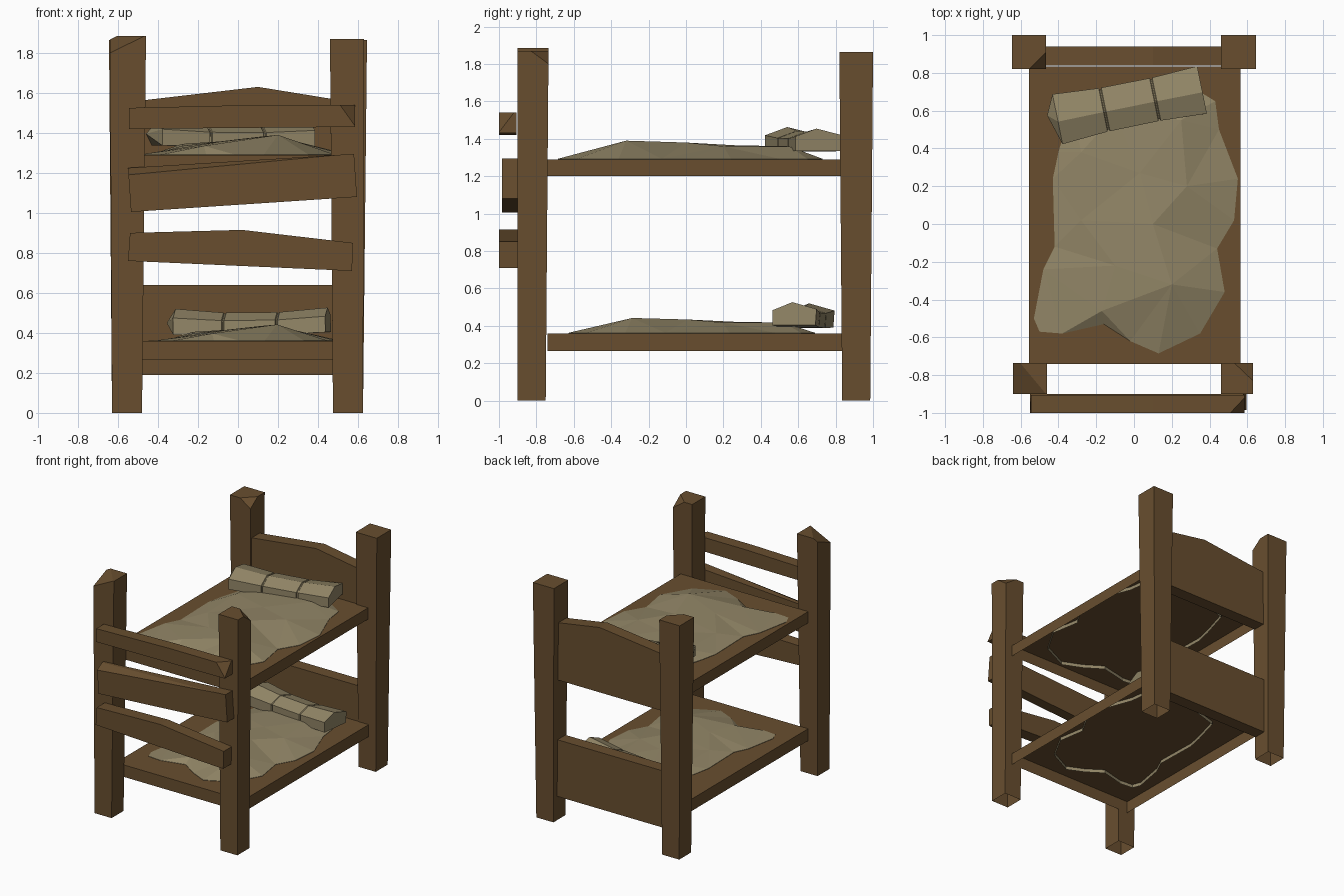
import bpy, bmesh
from mathutils import Vector
from mathutils.geometry import delaunay_2d_cdt

if "Cube" in bpy.data.objects:
    bpy.data.objects.remove(bpy.data.objects["Cube"])


def material(name, rgb):
    m = bpy.data.materials.new(name)
    m.diffuse_color = (*rgb, 1)
    m.use_nodes = True
    m.node_tree.nodes["Principled BSDF"].inputs["Base Color"].default_value = m.diffuse_color
    return m


WOOD = material("brown wood", (0.138, 0.076, 0.028))
CLOTH = material("beige cloth", (0.290, 0.240, 0.136))


def finish(bm, name, mat):
    me = bpy.data.meshes.new(name)
    bm.to_mesh(me)
    bm.free()
    me.materials.append(mat)
    ob = bpy.data.objects.new(name, me)
    bpy.context.collection.objects.link(ob)
    return ob


def loft(bm, rings, cap_start=True, cap_end=True):
    vs = [[bm.verts.new(p) for p in r] for r in rings]
    n = len(vs[0])
    for a, b in zip(vs, vs[1:]):
        for i in range(n):
            j = (i + 1) % n
            bm.faces.new((a[i], a[j], b[j], b[i]))
    if cap_start:
        bm.faces.new(vs[0][::-1])
    if cap_end:
        bm.faces.new(vs[-1])
    bmesh.ops.recalc_face_normals(bm, faces=bm.faces[:])
    return vs


def chip(bm, a, b, c):
    """Slice off everything above the plane through three points."""
    a, b, c = Vector(a), Vector(b), Vector(c)
    no = (b - a).cross(c - a).normalized()
    if no.z < 0:
        no = -no
    r = bmesh.ops.bisect_plane(bm, geom=bm.verts[:] + bm.edges[:] + bm.faces[:],
                               plane_co=a, plane_no=no, clear_outer=True)
    edges = [e for e in r["geom_cut"] if isinstance(e, bmesh.types.BMEdge)]
    bmesh.ops.edgenet_fill(bm, edges=edges)
    bmesh.ops.recalc_face_normals(bm, faces=bm.faces[:])


def rect(x0, x1, y0, y1, z):
    return [(x0, y0, z), (x1, y0, z), (x1, y1, z), (x0, y1, z)]


# Posts: slightly flared, open underneath, corners chipped off
POSTS = [
    ("front_left_post", (-0.63, -0.48, -0.90, -0.75), (-0.64, -0.46, -0.90, -0.735), 1.885,
     ((-0.64, -0.9, 1.80), (-0.46, -0.9, 1.888), (-0.64, -0.74, 1.865))),
    ("front_right_post", (0.475, 0.625, -0.90, -0.75), (0.46, 0.63, -0.90, -0.735), 1.87,
     ((0.53, -0.735, 1.87), (0.63, -0.83, 1.87), (0.63, -0.735, 1.80))),
    ("back_left_post", (-0.63, -0.48, 0.835, 0.985), (-0.645, -0.465, 0.82, 1.0), 1.865,
     ((-0.465, 0.91, 1.865), (-0.555, 0.82, 1.865), (-0.465, 0.82, 1.80))),
    ("back_right_post", (0.475, 0.625, 0.835, 0.985), (0.46, 0.645, 0.82, 1.0), 1.865, None),
]
for name, lo, hi, top, cut in POSTS:
    bm = bmesh.new()
    loft(bm, [rect(*lo, 0.0), rect(*hi, top)], cap_start=False)
    if cut:
        chip(bm, *cut)
    finish(bm, name, WOOD)

# Bunk bases: trays open underneath
for name, z0, z1 in (("lower_base", 0.265, 0.36), ("upper_base", 1.20, 1.29)):
    bm = bmesh.new()
    r0, r1 = rect(-0.555, 0.565, -0.74, 0.835, z0), rect(-0.555, 0.565, -0.74, 0.835, z1)
    loft(bm, [r0, r1], cap_start=False)
    finish(bm, name, WOOD)


# Boards drawn in the front plane and extruded along y
def board(name, pts, y0, y1, cut=None):
    bm = bmesh.new()
    loft(bm, [[(x, y, z) for x, z in pts] for y in (y0, y1)])
    if cut:
        chip(bm, *cut)
    finish(bm, name, WOOD)


board("lower_headboard", [(-0.5, 0.19), (0.5, 0.19), (0.5, 0.64), (-0.5, 0.64)], 0.84, 0.94)
board("upper_headboard", [(-0.5, 1.115), (0.5, 1.115), (0.5, 1.565), (0.1, 1.63), (-0.5, 1.56)],
      0.84, 0.94)
board("top_rail", [(-0.545, 1.42), (0.585, 1.43), (0.585, 1.54), (0.1, 1.54), (-0.545, 1.525)],
      -1.0, -0.905, ((0.51, -1.0, 1.54), (0.585, -1.0, 1.435), (0.585, -0.92, 1.54)))
board("middle_rail", [(-0.535, 1.005), (0.595, 1.08), (0.58, 1.295), (-0.55, 1.225)],
      -0.985, -0.9, ((-0.55, -0.985, 1.19), (0.47, -0.985, 1.287), (-0.55, -0.92, 1.225)))
board("bottom_rail", [(-0.55, 0.76), (0.57, 0.71), (0.575, 0.85), (0.02, 0.915), (-0.54, 0.90)],
      -1.0, -0.9)

# Crumpled blankets: ragged outline, a few raised points, a skirt sunk into the base
OUTLINE = [(-0.53, -0.50), (-0.50, -0.57), (-0.38, -0.58), (-0.16, -0.53), (-0.02, -0.62),
           (0.13, -0.685), (0.35, -0.58), (0.48, -0.36), (0.44, -0.13), (0.53, 0.02),
           (0.55, 0.24), (0.45, 0.50), (0.43, 0.65), (0.30, 0.73), (-0.05, 0.70),
           (-0.33, 0.62), (-0.40, 0.38), (-0.43, 0.24), (-0.42, -0.12), (-0.48, -0.24)]
BUMPS = [(-0.17, -0.46, 0.045), (0.20, -0.32, 0.10), (-0.10, -0.22, 0.065),
         (0.10, 0.0, 0.09), (0.28, 0.20, 0.07), (0.03, 0.27, 0.075), (-0.28, 0.38, 0.055),
         (-0.28, 0.02, 0.045), (0.25, 0.55, 0.07), (-0.1, 0.58, 0.06)]


def blanket(name, z, sx, sy, ox, oy, sz):
    n = len(OUTLINE)
    flat = [Vector((x * sx + ox, y * sy + oy)) for x, y in OUTLINE]
    flat += [Vector((x * sx + ox, y * sy + oy)) for x, y, _ in BUMPS]
    hts = [0.003] * n + [b[2] * sz for b in BUMPS]
    co, _, faces, src, _, _ = delaunay_2d_cdt(flat, [], [list(range(n))], 1, 1e-5)
    bm = bmesh.new()
    vs = [bm.verts.new((p.x, p.y, z + (hts[s[0]] if s else 0))) for p, s in zip(co, src)]
    for f in faces:
        bm.faces.new([vs[i] for i in f])
    rim = [e for e in bm.edges if e.is_boundary]
    r = bmesh.ops.extrude_edge_only(bm, edges=rim)
    for v in r["geom"]:
        if isinstance(v, bmesh.types.BMVert):
            v.co.z -= 0.03
    bmesh.ops.recalc_face_normals(bm, faces=bm.faces[:])
    finish(bm, name, CLOTH)


blanket("upper_blanket", 1.29, 1.0, 1.0, 0.0, 0.0, 1.0)
blanket("lower_blanket", 0.36, 0.88, 0.93, 0.02, 0.01, 0.82)

# Bolster pillows: five-sided section lofted along the axis with two tied grooves
SECTION = [(-1, -0.85), (-1, 0.35), (-0.1, 1.0), (1, 0.45), (0.95, -0.85)]
STATIONS = [(0, 1.0), (0.315, 0.87), (0.32, 0.80), (0.328, 0.80), (0.333, 0.87),
            (0.667, 0.86), (0.672, 0.79), (0.68, 0.79), (0.685, 0.86), (1, 0.95)]


def pillow(name, a, b, half_w, half_h, sag):
    a, b = Vector(a), Vector(b)
    axis = (b - a).normalized()
    side = Vector((0, 0, 1)).cross(axis).normalized()
    up = axis.cross(side)
    bm = bmesh.new()
    rings = []
    for t, s in STATIONS:
        c = a.lerp(b, t) - Vector((0, 0, sag * 4 * t * (1 - t)))
        rings.append([c + side * (u * half_w * s) + up * (v * half_h * s) for u, v in SECTION])
    vs = loft(bm, rings, cap_start=False)
    # bulging left end
    tip = bm.verts.new(a - axis * 0.05 + side * 0.03)
    for i in range(5):
        bm.faces.new((vs[0][i], vs[0][(i + 1) % 5], tip))
    bmesh.ops.recalc_face_normals(bm, faces=bm.faces[:])
    finish(bm, name, CLOTH)


pillow("upper_pillow", (-0.405, 0.555, 1.395), (0.36, 0.71, 1.39), 0.135, 0.068, 0.012)
pillow("lower_pillow", (-0.31, 0.67, 0.45), (0.45, 0.58, 0.46), 0.125, 0.07, 0.015)
